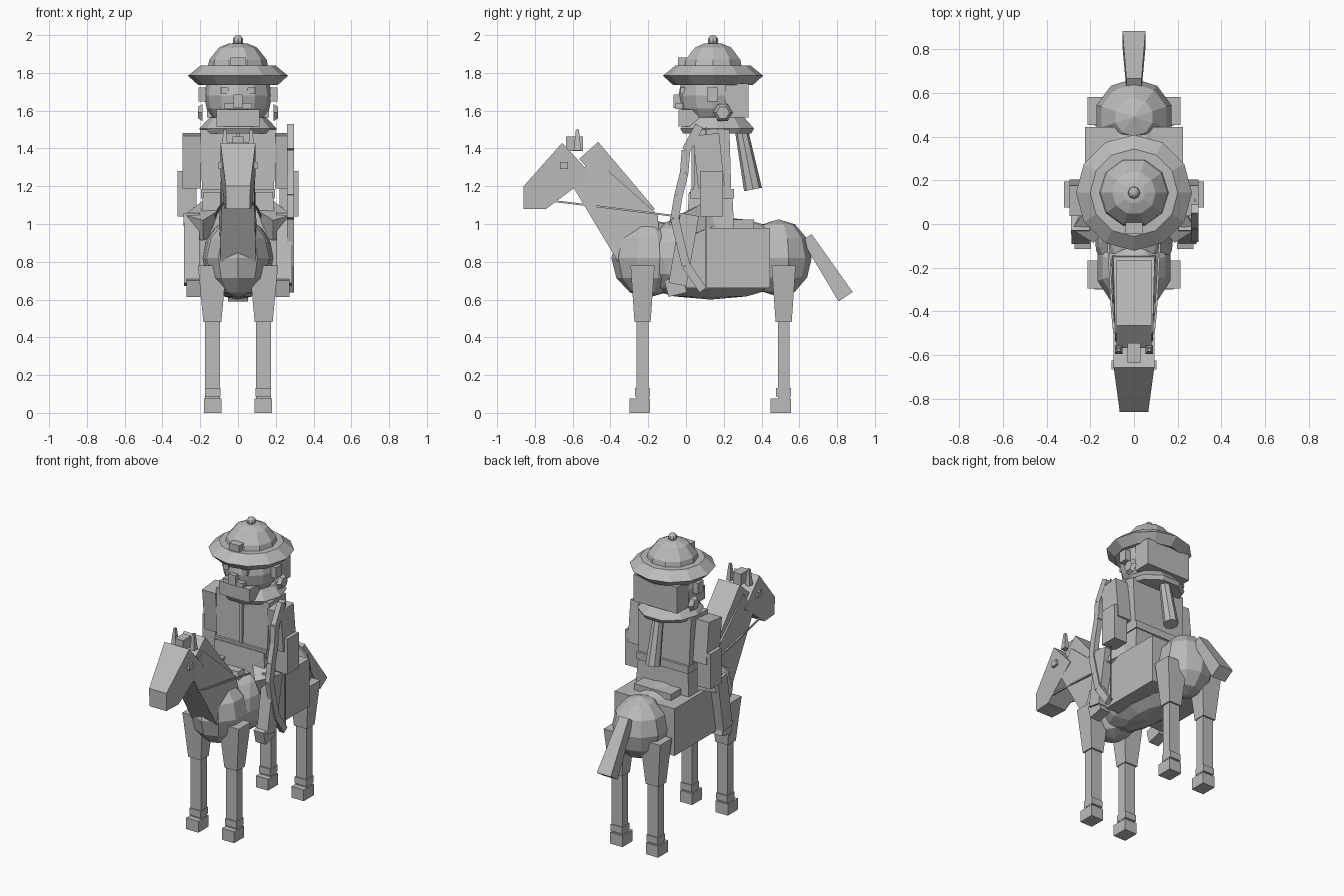
import bpy, bmesh, math
from mathutils import Vector, Matrix

if "Cube" in bpy.data.objects:
    bpy.data.objects.remove(bpy.data.objects["Cube"])

mat = bpy.data.materials.new("plain grey")
mat.diffuse_color = (0.5, 0.5, 0.5, 1)
mat.use_nodes = True
mat.node_tree.nodes["Principled BSDF"].inputs["Base Color"].default_value = mat.diffuse_color


def finish(name, bm):
    bmesh.ops.recalc_face_normals(bm, faces=bm.faces)
    me = bpy.data.meshes.new(name)
    bm.to_mesh(me)
    bm.free()
    me.materials.append(mat)
    ob = bpy.data.objects.new(name, me)
    bpy.context.collection.objects.link(ob)
    return ob


def box(name, c, s, top=(1, 1), rot=0):
    """Box by centre and size; top scales the upper face, rot turns about x (degrees)."""
    bm = bmesh.new()
    bmesh.ops.create_cube(bm, size=1)
    for v in bm.verts:
        k = top if v.co.z > 0 else (1, 1)
        v.co = Vector((v.co.x * s[0] * k[0], v.co.y * s[1] * k[1], v.co.z * s[2]))
    bm.transform(Matrix.Translation(c) @ Matrix.Rotation(math.radians(rot), 4, 'X'))
    return finish(name, bm)


def beam(name, a, b, w, d, k=1.0):
    """Rectangular bar from a to b, w wide across x, d deep, end scaled by k."""
    a, b = Vector(a), Vector(b)
    z = (b - a).normalized()
    y = z.cross(Vector((1, 0, 0))).normalized()
    x = y.cross(z)
    bm = bmesh.new()
    rings = [[bm.verts.new(p + x * sx * w * f / 2 + y * sy * d * f / 2)
              for sx, sy in ((-1, -1), (1, -1), (1, 1), (-1, 1))] for p, f in ((a, 1), (b, k))]
    bm.faces.new(rings[0])
    bm.faces.new(rings[1])
    for i in range(4):
        j = (i + 1) % 4
        bm.faces.new((rings[0][i], rings[0][j], rings[1][j], rings[1][i]))
    return finish(name, bm)


def ball(name, c, r, u=10, v=6):
    bm = bmesh.new()
    bmesh.ops.create_uvsphere(bm, u_segments=u, v_segments=v, radius=1)
    bm.transform(Matrix.Translation(c) @ Matrix.Diagonal((*r, 1)))
    return finish(name, bm)


def lathe(name, c, prof, n):
    """Closed profile of (radius, z) turned about the z axis at c."""
    bm = bmesh.new()
    vs = [bm.verts.new((c[0] + r, c[1], z)) for r, z in prof]
    es = [bm.edges.new((vs[i], vs[i + 1])) for i in range(len(vs) - 1)]
    bmesh.ops.spin(bm, geom=vs + es, cent=(c[0], c[1], 0), axis=(0, 0, 1),
                   angle=math.tau, steps=n, use_duplicate=False)
    bmesh.ops.remove_doubles(bm, verts=bm.verts, dist=1e-4)
    return finish(name, bm)


def slab(name, pts, half):
    """Side profile of (y, z, half-width factor) widened symmetrically in x."""
    bm = bmesh.new()
    l = [bm.verts.new((-half * f, y, z)) for y, z, f in pts]
    r = [bm.verts.new((half * f, y, z)) for y, z, f in pts]
    bm.faces.new(l)
    bm.faces.new(r)
    for i in range(len(pts)):
        j = (i + 1) % len(pts)
        bm.faces.new((l[i], l[j], r[j], r[i]))
    return finish(name, bm)


# Horse body
ball("barrel", (0, 0.13, 0.82), (0.2, 0.5, 0.22), 12, 8)
ball("chest", (0, -0.2, 0.82), (0.175, 0.195, 0.21))
ball("rump", (0, 0.49, 0.82), (0.18, 0.175, 0.205))
beam("tail", (0, 0.64, 0.93), (0, 0.845, 0.615), 0.07, 0.06, 1.5)

# Horse legs
for s, side in ((-1, "left"), (1, "right")):
    for y, end in ((-0.23, "front"), (0.517, "back")):
        n = f"{end}_{side}_"
        box(n + "thigh", (s * 0.136, y, 0.63), (0.095, 0.085, 0.3), (1.6, 1.5))
        box(n + "shin", (s * 0.134, y, 0.28), (0.08, 0.062, 0.42))
        box(n + "fetlock", (s * 0.134, y, 0.11), (0.084, 0.08, 0.045))
        box(n + "hoof", (s * 0.134, y - 0.015, 0.0385), (0.092, 0.108, 0.077))

# Horse neck and head
slab("neck", [(-0.6, 1.2, .9), (-0.36, 0.8, 1), (-0.14, 0.92, 1.1), (-0.15, 1.05, 1),
              (-0.5, 1.36, .9)], 0.095)
slab("mane", [(-0.465, 1.435, 1), (-0.165, 1.08, 1), (-0.26, 1.0, 1), (-0.565, 1.345, 1)], 0.08)
slab("horse_head", [(-0.655, 1.43, 1), (-0.5, 1.26, 1), (-0.74, 1.08, .75), (-0.86, 1.08, .68),
                    (-0.86, 1.2, .7)], 0.093)
box("forelock", (0, -0.59, 1.425), (0.06, 0.09, 0.075))
for s in (-1, 1):
    box("horse_ear", (s * 0.07, -0.575, 1.445), (0.035, 0.04, 0.11), (0.4, 0.4))
    box("horse_eye", (s * 0.088, -0.645, 1.31), (0.03, 0.042, 0.036))
    beam("cheek_rein", (s * 0.07, -0.69, 1.12), (s * 0.1, -0.4, 1.085), 0.01, 0.01)
    beam("rein", (s * 0.1, -0.4, 1.085), (s * 0.12, -0.04, 1.04), 0.01, 0.01)

# Saddle
box("saddle_blanket", (0, 0.222, 0.82), (0.45, 0.445, 0.32))
box("cantle", (0, 0.26, 1.0), (0.28, 0.2, 0.045))
box("pommel", (0, -0.05, 1.0), (0.16, 0.1, 0.09), (0.7, 0.6))

# Rider torso
box("coat_skirt", (0, 0.13, 1.07), (0.4, 0.25, 0.2), (0.92, 0.92))
box("coat", (0, 0.14, 1.33), (0.38, 0.2, 0.34), (1.05, 0.9))
box("sash", (0, 0.14, 1.16), (0.39, 0.23, 0.05))
box("coat_seam", (0, 0.04, 1.33), (0.02, 0.02, 0.33))
lathe("collar", (0, 0.165, 0), [(0, 1.48), (0.19, 1.48), (0.205, 1.505), (0.15, 1.565), (0, 1.57)], 10)

# Rider arms and legs
for s in (-1, 1):
    box("upper_arm", (s * 0.245, 0.12, 1.335), (0.1, 0.14, 0.28), rot=6)
    box("forearm", (s * 0.27, 0.135, 1.16), (0.1, 0.12, 0.24))
    beam("rider_thigh", (s * 0.12, 0.12, 1.05), (s * 0.235, -0.03, 0.98), 0.14, 0.14, 0.85)
    beam("rider_shin", (s * 0.245, 0.02, 1.05), (s * 0.245, -0.045, 0.68), 0.085, 0.1, 0.95)
    box("boot", (s * 0.235, -0.055, 0.67), (0.075, 0.1, 0.09), rot=14)

# Bow at the rider's right side
bow = [(0.07, 1.52), (0.0, 1.39), (-0.01, 1.27), (-0.04, 1.15), (-0.06, 1.03),
       (-0.03, 0.9), (0.0, 0.78), (0.09, 0.65)]
for i in range(len(bow) - 1):
    (y0, z0), (y1, z1) = bow[i], bow[i + 1]
    beam("bow_segment", (0.278, y0, z0), (0.278, y1, z1), 0.035, 0.045)
box("bow_string", (0.278, 0.108, 1.08), (0.008, 0.008, 0.86))

# Rider head
ball("rider_head", (0, 0.14, 1.68), (0.18, 0.18, 0.18), 12, 8)
box("beard", (0, 0.02, 1.56), (0.23, 0.12, 0.09))
box("nose", (0, -0.04, 1.65), (0.05, 0.05, 0.07))
box("moustache", (0, -0.035, 1.625), (0.15, 0.04, 0.03))
box("hair", (0, 0.27, 1.655), (0.33, 0.12, 0.18))
for s in (-1, 1):
    box("eye", (s * 0.07, -0.015, 1.705), (0.04, 0.03, 0.035))
    box("ear", (s * 0.19, 0.14, 1.685), (0.04, 0.06, 0.075))
    bm = bmesh.new()
    bmesh.ops.create_cone(bm, cap_ends=True, segments=6, radius1=0.052, radius2=0.035, depth=0.025)
    bm.transform(Matrix.Translation((s * 0.2, 0.195, 1.59)) @ Matrix.Rotation(s * math.pi / 2, 4, 'Y'))
    finish("earring", bm)

# Braid hanging down the back
bm = bmesh.new()
bmesh.ops.create_cone(bm, cap_ends=True, segments=8, radius1=0.048, radius2=0.035, depth=0.31)
bm.transform(Matrix.Translation((0, 0.325, 1.335)) @ Matrix.Rotation(math.radians(11), 4, 'X'))
finish("braid", bm)

# Hat
lathe("hat_brim", (0, 0.143, 0), [(0, 1.75), (0.16, 1.75), (0.21, 1.735), (0.265, 1.785),
                                  (0.2, 1.838), (0, 1.838)], 12)
lathe("hat_dome", (0, 0.143, 0), [(0.16, 1.83), (0.152, 1.87), (0.1, 1.935), (0.05, 1.955), (0, 1.96)], 10)
ball("hat_knob", (0, 0.143, 1.972), (0.028, 0.028, 0.028), 8, 6)
box("hat_badge", (0, -0.015, 1.86), (0.078, 0.055, 0.045))
